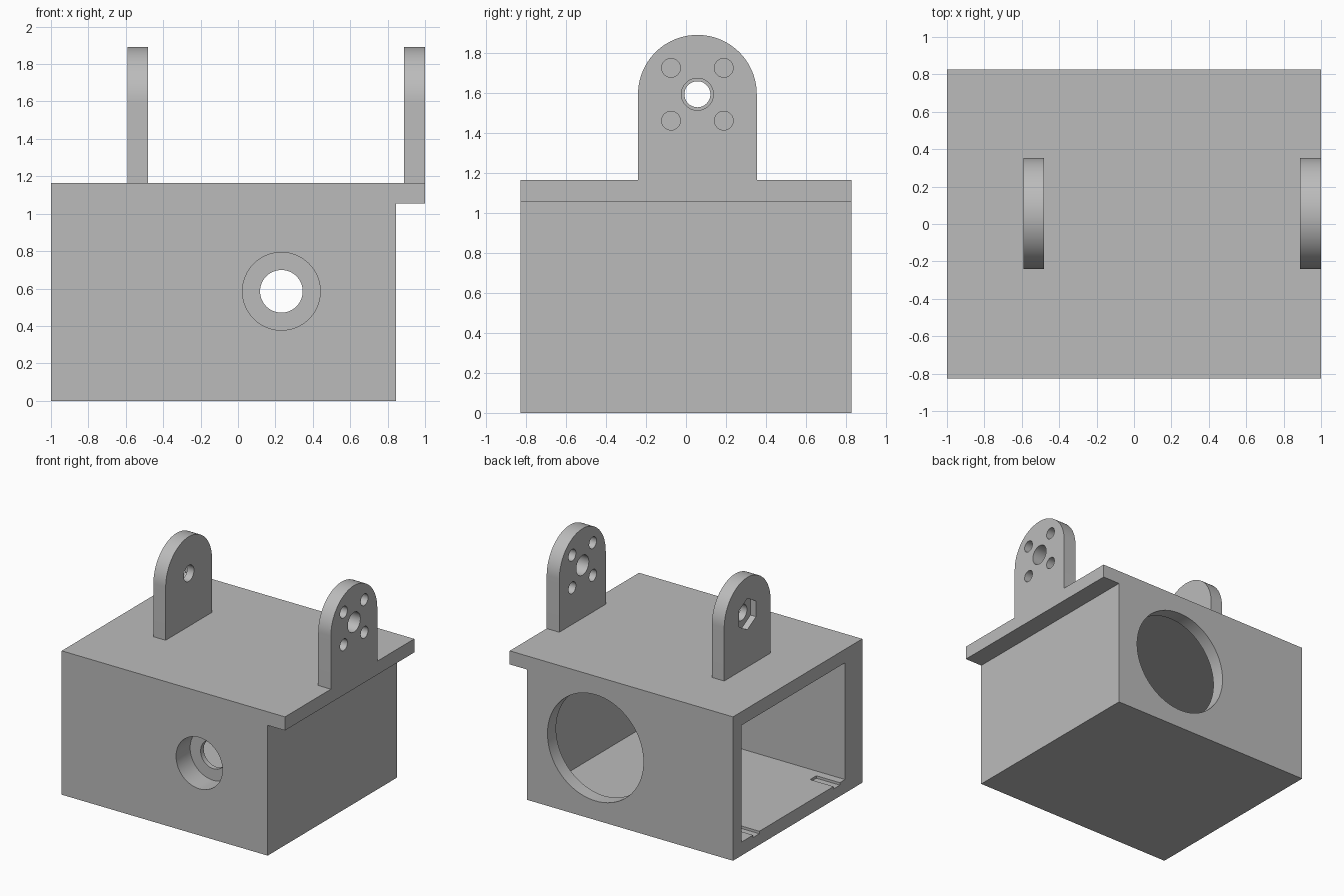
import bpy, bmesh, math
from mathutils import Matrix, Vector

cube = bpy.data.objects.get("Cube")
if cube:
    bpy.data.objects.remove(cube, do_unlink=True)

# Single grey material
grey = bpy.data.materials.new("plain_grey")
grey.use_nodes = True
colour = (0.5, 0.5, 0.5, 1)
grey.diffuse_color = colour
grey.node_tree.nodes["Principled BSDF"].inputs["Base Color"].default_value = colour


def prism(name, points, direction):
    """Extrude a closed outline of 3D points along a direction."""
    bm = bmesh.new()
    face = bm.faces.new([bm.verts.new(p) for p in points])
    grown = bmesh.ops.extrude_face_region(bm, geom=[face])["geom"]
    bmesh.ops.translate(bm, vec=Vector(direction),
                        verts=[g for g in grown if isinstance(g, bmesh.types.BMVert)])
    bmesh.ops.recalc_face_normals(bm, faces=bm.faces)
    mesh = bpy.data.meshes.new(name)
    bm.to_mesh(mesh)
    bm.free()
    mesh.materials.append(grey)
    obj = bpy.data.objects.new(name, mesh)
    bpy.context.collection.objects.link(obj)
    return obj


def box(name, x, y, z):
    outline = [(x[0], y[0], z[0]), (x[1], y[0], z[0]), (x[1], y[1], z[0]), (x[0], y[1], z[0])]
    return prism(name, outline, (0, 0, z[1] - z[0]))


def rod(name, axis, span, centre, radius, sides=64):
    """Round or polygonal bar along x or y; centre is (other axis, z)."""
    pts = []
    for i in range(sides):
        a = math.tau * i / sides + math.pi / 2
        u, z = centre[0] + radius * math.cos(a), centre[1] + radius * math.sin(a)
        pts.append((span[0], u, z) if axis == "x" else (u, span[0], z))
    d = span[1] - span[0]
    return prism(name, pts, (d, 0, 0) if axis == "x" else (0, d, 0))


def cut(target, cutter):
    cutter.hide_render = True
    mod = target.modifiers.new("cut", "BOOLEAN")
    mod.operation, mod.solver, mod.object = "DIFFERENCE", "EXACT", cutter
    bpy.context.view_layer.objects.active = target
    bpy.ops.object.modifier_apply(modifier=mod.name)
    bpy.data.objects.remove(cutter, do_unlink=True)


def finish(obj):
    bpy.ops.object.select_all(action="DESELECT")
    obj.select_set(True)
    bpy.context.view_layer.objects.active = obj
    bpy.ops.object.shade_smooth_by_angle(angle=math.radians(30))


# Housing with an overhanging top plate
half, top, lip, wall = 0.827, 1.165, 1.055, 0.11
end = 0.845
profile = [(-1, 0), (end, 0), (end, lip), (1, lip), (1, top), (-1, top)]
housing = prism("housing", [(x, -half, z) for x, z in profile], (0, 2 * half, 0))

# Cavity open at one end, thicker front wall
cut(housing, box("cavity", (-1.1, end - wall), (-half + 2 * wall, half - wall), (wall, lip)))

# Front counterbored hole and large back opening
port = (0.232, 0.585)
cut(housing, rod("front_recess", "y", (-1, -half + 0.18), port, 0.208))
cut(housing, rod("front_hole", "y", (-1, -0.5), port, 0.114))
cut(housing, rod("back_opening", "y", (0.6, 1), port, 0.43, 96))

# Shallow floor grooves at the open end
for y in (-0.5, 0.53):
    cut(housing, box("groove", (-1.1, -0.79), (y - 0.04, y + 0.04), (wall - 0.02, wall + 0.05)))
finish(housing)

# Upright lugs with round tops
mid, pivot, radius = 0.057, 1.594, 0.297


def lug(name, x0, x1):
    pts = [(x0, mid - radius, top), (x0, mid + radius, top)]
    for i in range(49):
        a = math.pi * i / 48
        pts.append((x0, mid + radius * math.cos(a), pivot + radius * math.sin(a)))
    return prism(name, pts, (x1 - x0, 0, 0))


# Outer lug: centre hole and four screw holes
outer = lug("outer_lug", 0.887, 1)
cut(outer, rod("centre_hole", "x", (0.8, 1.1), (mid, pivot), 0.08))
for dy in (-1, 1):
    for dz in (-1, 1):
        spot = (mid + dy * 0.132, pivot + dz * 0.132)
        cut(outer, rod("screw_hole", "x", (0.8, 1.1), spot, 0.047, 32))
finish(outer)

# Inner lug: pivot hole with a hexagonal nut pocket
inner = lug("inner_lug", -0.59, -0.48)
cut(inner, rod("pivot_hole", "x", (-0.7, -0.4), (mid, pivot), 0.065))
cut(inner, rod("nut_pocket", "x", (-0.7, -0.54), (mid, pivot), 0.127, 6))
finish(inner)
